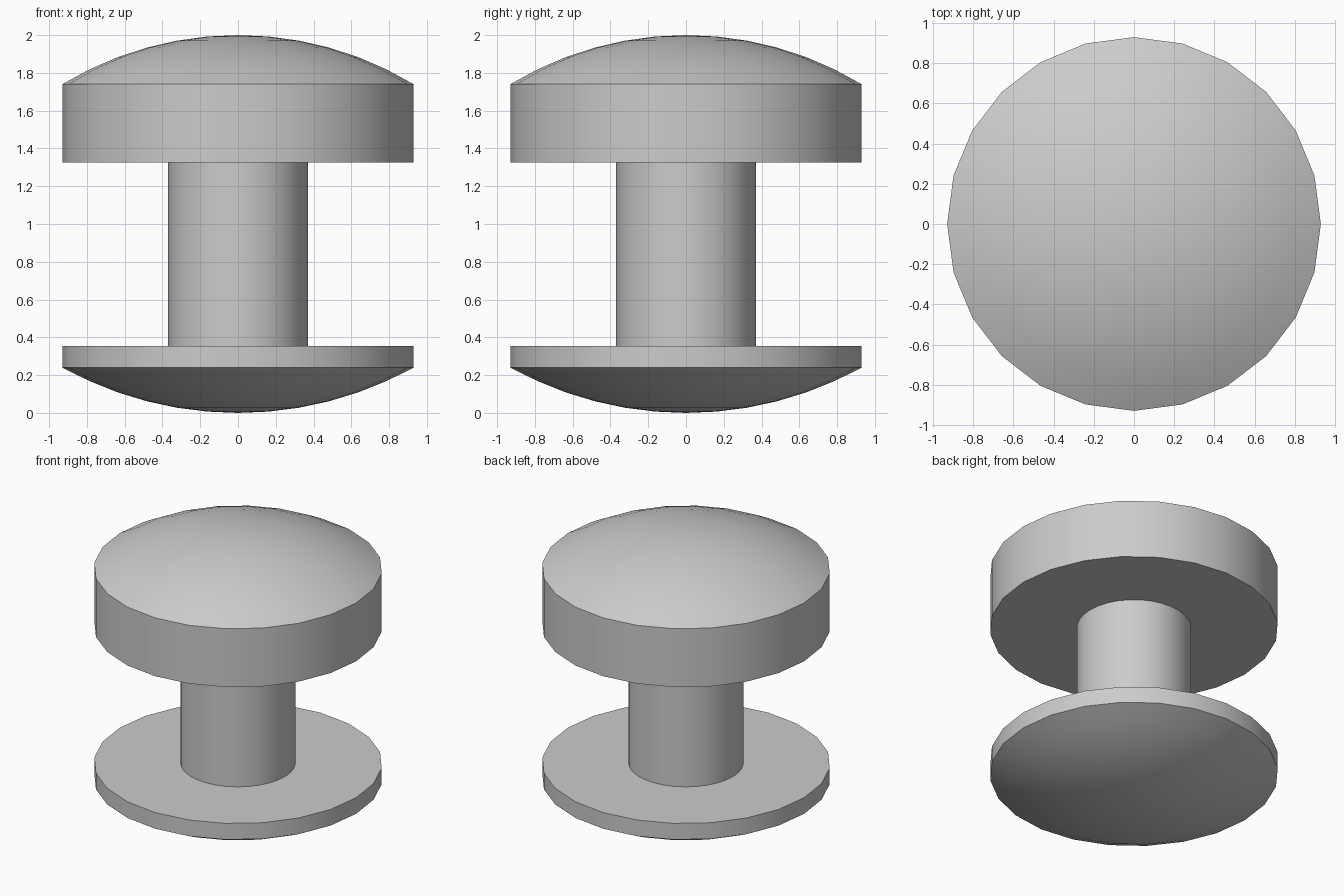
import bpy, bmesh, math

cube = bpy.data.objects.get("Cube")
if cube:
    bpy.data.objects.remove(cube)

grey = bpy.data.materials.new("plain_grey")
grey.use_nodes = True
colour = (0.6, 0.6, 0.6, 1)
grey.diffuse_color = colour
grey.node_tree.nodes["Principled BSDF"].inputs["Base Color"].default_value = colour

RADIUS = 0.93


def dome(rim_z, tip_z, rings=6):
    """Spherical cap profile from rim to tip, as (radius, z) points."""
    h = abs(tip_z - rim_z)
    sphere = (RADIUS**2 + h**2) / (2 * h)
    sign = 1 if tip_z > rim_z else -1
    rim_angle = math.asin(RADIUS / sphere)
    angles = [rim_angle * (1 - i / rings) for i in range(rings + 1)]
    return [(sphere * math.sin(a), tip_z - sign * sphere * (1 - math.cos(a)))
            for a in angles]


def lathe(name, profile, sides):
    """Turn a (radius, z) profile about the z axis."""
    bm = bmesh.new()
    verts = [bm.verts.new((r, 0, z)) for r, z in profile]
    edges = [bm.edges.new(pair) for pair in zip(verts, verts[1:])]
    bmesh.ops.spin(bm, geom=verts + edges, cent=(0, 0, 0), axis=(0, 0, 1),
                   angle=math.tau, steps=sides, use_merge=True)
    bmesh.ops.remove_doubles(bm, verts=bm.verts, dist=0.0005)
    bmesh.ops.recalc_face_normals(bm, faces=bm.faces)
    mesh = bpy.data.meshes.new(name)
    bm.to_mesh(mesh)
    bm.free()
    mesh.materials.append(grey)
    obj = bpy.data.objects.new(name, mesh)
    bpy.context.collection.objects.link(obj)
    bpy.ops.object.select_all(action="DESELECT")
    obj.select_set(True)
    bpy.context.view_layer.objects.active = obj
    bpy.ops.object.shade_smooth_by_angle(angle=math.radians(22))
    return obj


# Thick domed head
lathe("domed_head", [(0, 1.325), (RADIUS, 1.325)] + dome(1.74, 2.0), 24)
# Round stem between head and base
lathe("stem", [(0.37, 0.34), (0.37, 1.34)], 32)
# Thin base flange with a rounded underside
lathe("domed_base", [(0, 0.355), (RADIUS, 0.355)] + dome(0.24, 0.0), 24)
